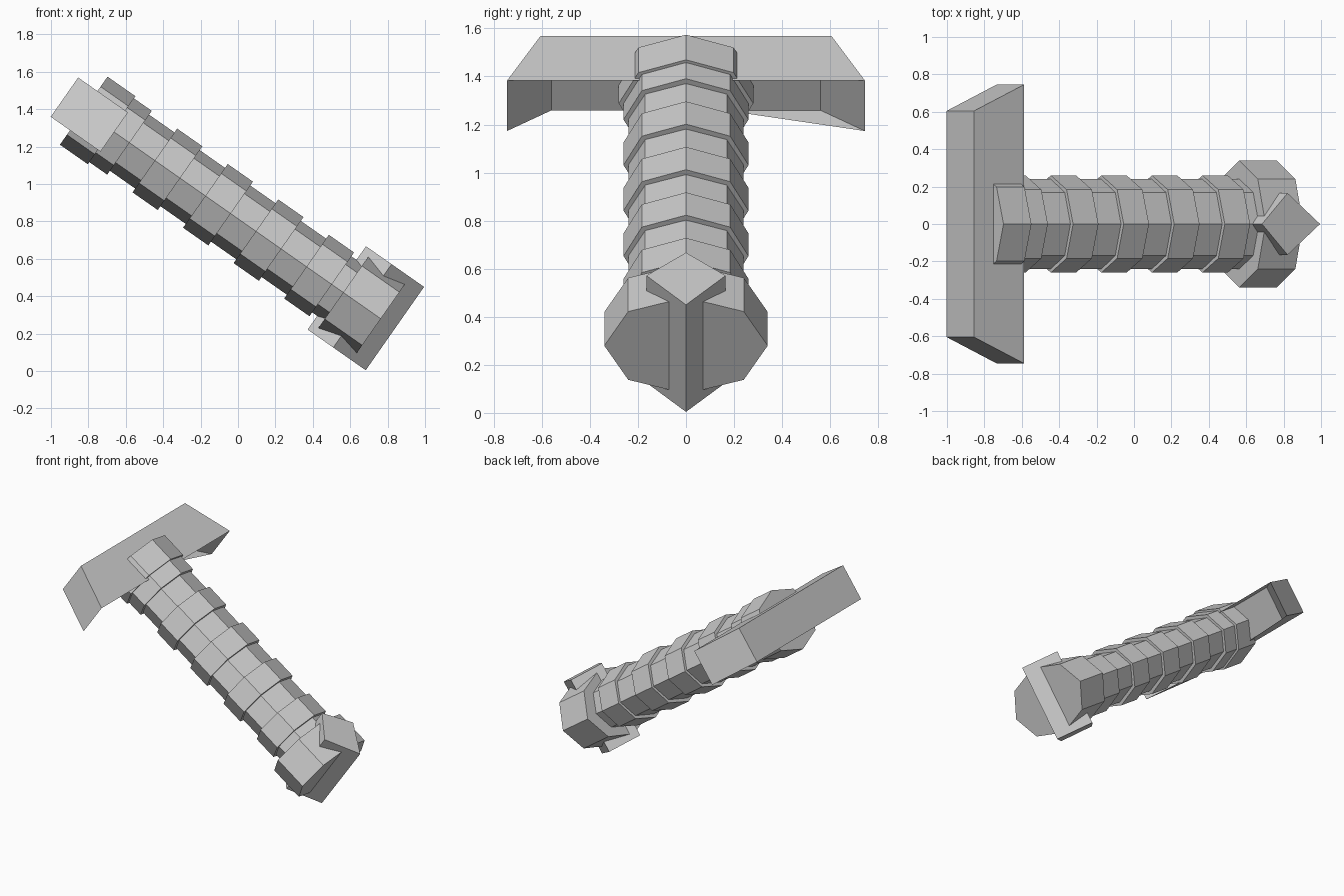
import bpy
from math import cos, sin, radians, pi
from mathutils import Matrix

if "Cube" in bpy.data.objects:
    bpy.data.objects.remove(bpy.data.objects["Cube"])

# Local frame: x along the hilt, y sideways, z across; then tilted 35 degrees
TILT = Matrix.Rotation(radians(35), 4, 'Y') @ Matrix.Translation((0, 0, 0.667))


def add_mesh(name, verts, faces):
    me = bpy.data.meshes.new(name)
    me.from_pydata(verts, [], faces)
    me.transform(TILT)
    me.update()
    ob = bpy.data.objects.new(name, me)
    bpy.context.collection.objects.link(ob)
    return ob


def octagon_loft(name, stations):
    """Eight-sided body; stations are (position, half width, half height)."""
    verts = [(s, w * cos(k * pi / 4), h * sin(k * pi / 4))
             for s, w, h in stations for k in range(8)]
    faces = [(i * 8 + k, i * 8 + (k + 1) % 8, i * 8 + 8 + (k + 1) % 8, i * 8 + 8 + k)
             for i in range(len(stations) - 1) for k in range(8)]
    last = (len(stations) - 1) * 8
    faces += [tuple(range(7, -1, -1)), tuple(range(last, last + 8))]
    return add_mesh(name, verts, faces)


# Crossguard: flared bar, hollowed on the grip side beneath a full top plate
h = 0.128
outline = [(-1.6, -0.605), (-1.275, -0.745), (-1.425, -0.56),
           (-1.425, 0.16), (-1.425, 0.56), (-1.275, 0.745), (-1.6, 0.605)]
n = len(outline)
verts = [(s, y, -h) for s, y in outline] + [(s, y, h) for s, y in outline]
faces = [(i, (i + 1) % n, n + (i + 1) % n, n + i) for i in range(n)]
faces += [tuple(range(n - 1, -1, -1)),      # bottom
          (n, n + 1, n + 5, n + 6),         # full top plate
          (3, 5, 4)]                        # web under one arm
add_mesh("crossguard", verts, faces)

# Collar where the grip meets the guard
octagon_loft("collar", [(-1.474, 0.28, 0.222), (-1.292, 0.28, 0.222)])

# Grip with stepped bands
thick, thin = (0.26, 0.208), (0.24, 0.183)
stations = []
for i in range(5):
    a = -1.34 + 0.33 * i
    b = a + 0.165
    end = a + 0.33 if i < 4 else 0.25
    stations += [(a, *thick), (b, *thick), (b, *thin), (end, *thin)]
octagon_loft("grip", stations)

# Pommel: eight-sided block crossed by a diamond-shaped ridge
octagon_loft("pommel", [(0.22, 0.34, 0.245), (0.465, 0.34, 0.245)])
diamond = [(0.178, 0), (0.345, -0.165), (0.557, 0), (0.345, 0.165)]
verts = [(s, y, z) for z in (-0.272, 0.272) for s, y in diamond]
faces = [(i, (i + 1) % 4, 4 + (i + 1) % 4, 4 + i) for i in range(4)]
faces += [(3, 2, 1, 0), (4, 5, 6, 7)]
add_mesh("pommel_ridge", verts, faces)
